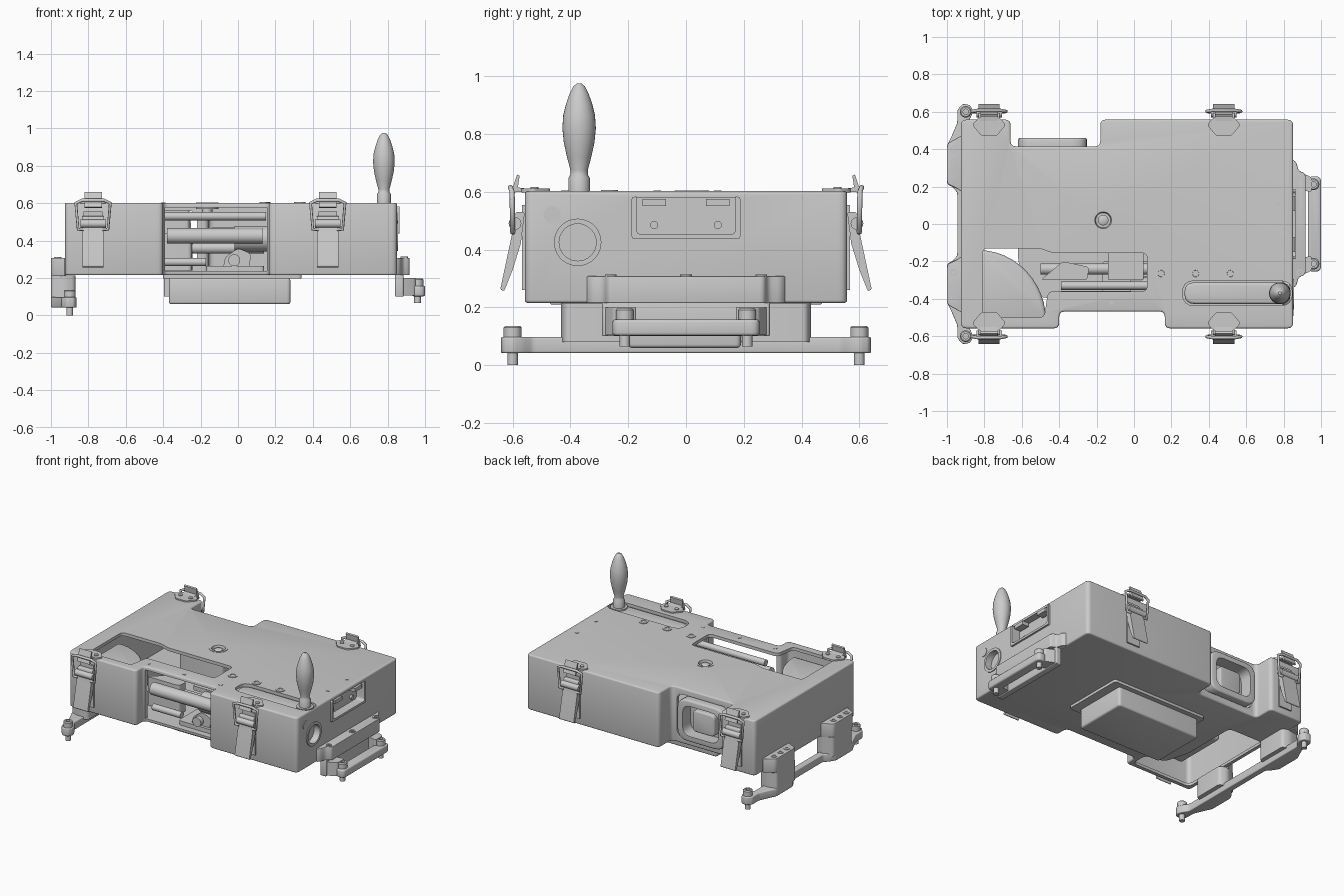
import bpy, bmesh, math
from mathutils import Vector as V

if "Cube" in bpy.data.objects:
    bpy.data.objects.remove(bpy.data.objects["Cube"])


def finish(name, bm, smooth=True):
    bmesh.ops.recalc_face_normals(bm, faces=bm.faces)
    me = bpy.data.meshes.new(name)
    bm.to_mesh(me)
    bm.free()
    ob = bpy.data.objects.new(name, me)
    bpy.context.collection.objects.link(ob)
    if smooth:
        shade(ob)
    return ob


def activate(ob):
    bpy.ops.object.select_all(action='DESELECT')
    ob.select_set(True)
    bpy.context.view_layer.objects.active = ob


def shade(ob):
    activate(ob)
    bpy.ops.object.shade_smooth_by_angle(angle=math.radians(35))


def fillet(pts, r, n=4):
    out = []
    for i, p in enumerate(pts):
        p, a, b = V(p), V(pts[i - 1]), V(pts[(i + 1) % len(pts)])
        s = p + (a - p).normalized() * min(r, (a - p).length * .45)
        e = p + (b - p).normalized() * min(r, (b - p).length * .45)
        out += [s * (1 - t)**2 + p * 2 * t * (1 - t) + e * t * t for t in [k / n for k in range(n + 1)]]
    return out


def prism(name, pts, w0, w1, axis='z', r=0, bevel=0):
    place = {'z': lambda u, v, w: (u, v, w), 'x': lambda u, v, w: (w, u, v), 'y': lambda u, v, w: (u, w, v)}[axis]
    pts = fillet(pts, r) if r else pts
    bm = bmesh.new()
    f = bm.faces.new([bm.verts.new(place(p[0], p[1], w0)) for p in pts])
    g = bmesh.ops.extrude_face_region(bm, geom=[f])['geom']
    bmesh.ops.translate(bm, vec=place(0, 0, w1 - w0), verts=[v for v in g if isinstance(v, bmesh.types.BMVert)])
    bm.faces.new([v for v in f.verts]) if not f.is_valid else None
    ob = finish(name, bm, not bevel)
    if bevel:
        m = ob.modifiers.new('bevel', 'BEVEL')
        m.width, m.segments, m.angle_limit = bevel, 3, math.radians(50)
        activate(ob)
        bpy.ops.object.modifier_apply(modifier='bevel')
        shade(ob)
    return ob


def rect(a, b, c, d):
    return [(a, c), (b, c), (b, d), (a, d)]


def box(name, x0, x1, y0, y1, z0, z1, r=0, bevel=0):
    return prism(name, rect(x0, x1, y0, y1), z0, z1, 'z', r, bevel)


def cyl(name, u, v, rad, w0, w1, axis='z', n=24):
    return prism(name, [(u + rad * math.cos(k * math.tau / n), v + rad * math.sin(k * math.tau / n)) for k in range(n)], w0, w1, axis)


def lathe(name, prof, loc, n=32):
    bm = bmesh.new()
    rows = [[bm.verts.new((loc[0] + r * math.cos(k * math.tau / n), loc[1] + r * math.sin(k * math.tau / n), z))
             for k in range(n)] for r, z in prof]
    for a, b in zip(rows, rows[1:]):
        for k in range(n):
            bm.faces.new((a[k], a[(k + 1) % n], b[(k + 1) % n], b[k]))
    bm.faces.new(rows[0])
    bm.faces.new(rows[-1])
    return finish(name, bm)


def cut(ob, *cutters):
    for c in cutters:
        m = ob.modifiers.new('cut', 'BOOLEAN')
        m.operation, m.solver, m.object = 'DIFFERENCE', 'EXACT', c
        activate(ob)
        bpy.ops.object.modifier_apply(modifier='cut')
        bpy.data.objects.remove(c)
    shade(ob)
    return ob


def wire(name, pts, rad):
    cu = bpy.data.curves.new(name, 'CURVE')
    cu.dimensions, cu.bevel_depth, cu.bevel_resolution, cu.use_fill_caps = '3D', rad, 2, True
    s = cu.splines.new('POLY')
    s.points.add(len(pts) - 1)
    for p, q in zip(s.points, pts):
        p.co = (*q, 1)
    bpy.context.collection.objects.link(bpy.data.objects.new(name, cu))


def inset(pts, t):
    out = []
    for i, p in enumerate(pts):
        p, a, b = V(p), V(pts[i - 1]), V(pts[(i + 1) % len(pts)])
        d1, d2 = (p - a).normalized(), (b - p).normalized()
        out.append(p + t * V((-d1.y - d2.y, d1.x + d2.x)))
    return out


# Housing: hollow notched shell with windows
L = [(-.925, -.558), (-.40, -.558), (-.40, -.468), (.165, -.468), (.165, -.558), (.85, -.558), (.85, .558),
     (-.18, .558), (-.18, .415), (-.66, .415), (-.66, .558), (-.925, .558)]
window = [(-.81, -.13), (-.5, -.13), (-.44, -.155), (.07, -.155), (.07, -.36), (-.46, -.36), (-.48, -.5), (-.81, -.5)]
floor_gap = [(-.895, .2), (-.895, -.525), (-.43, -.525), (-.43, -.40), (-.57, -.38), (-.62, -.2), (-.62, .2)]
housing = prism('housing', L, .215, .602, 'z', .03, .01)
cut(housing,
    prism('c', inset(L, .022), .235, .58, 'z', .03),
    prism('c', window, .5, .7, 'z', .03),
    box('c', -.39, .155, -.6, -.42, .237, .578),
    prism('c', rect(-.62, -.22, .26, .56), .38, .5, 'y', .05),
    prism('c', floor_gap, .1, .25, 'z', .04),
    box('c', .26, .845, -.436, -.304, .55, .7, .064),
    cyl('c', -.375, .425, .066, .8, .9, 'x', 32),
    prism('c', rect(-.185, .185, .44, .58), .8, .9, 'x', .01),
    cyl('c', -.165, .02, .05, .5, .7))

# Top details: centre screw, bolts, rail holes
lathe('centre_ring', [(.04, .57), (.06, .57), (.06, .604), (.045, .604), (.04, .585)], (-.165, .02))
lathe('centre_screw', [(.028, .55), (.028, .595), (.02, .6)], (-.165, .02))
for x in (.145, .33, .515):
    lathe('top_bolt', [(.03, .59), (.03, .606), (.018, .606), (.016, .598)], (x, -.265))
for x, y in ((-.4, -.42), (-.12, -.42), (.16, -.42), (.77, .11), (.77, -.1)):
    cyl('top_rivet', x, y, .013, .59, .604)

# Crank arm lying in its slot, with the turned handle
box('crank_arm', .27, .837, -.428, -.312, .545, .59, .058, .015)
cyl('crank_boss', .78, -.37, .055, .55, .6)
lathe('handle', [(.037, .59), (.037, .648), (.03, .66), (.03, .675), (.042, .72), (.053, .77), (.058, .82), (.055, .865),
                 (.045, .905), (.033, .94), (.02, .965), (.008, .975)], (.78, -.37))

# Right face: round port, small plug, recessed connector pocket
port = cyl('port_ring', -.375, .425, .082, .8, .856, 'x', 36)
cut(port, cyl('c', -.375, .425, .064, .7, .95, 'x', 36))
cyl('port_floor', -.375, .425, .07, .795, .81, 'x')
cyl('small_plug', -.463, .52, .03, .84, .854, 'x')
pocket = prism('pocket_frame', rect(-.188, .188, .437, .583), .79, .863, 'x', .01)
cut(pocket, prism('c', rect(-.172, .172, .452, .6), .80, .9, 'x', .02))
for y in (-.11, .11):
    cyl('pocket_screw', y, .485, .014, .79, .815, 'x')
    box('pocket_tab', .81, .86, y - .04, y + .04, .55, .575)

# Rear window bezel in the back notch, with the box behind it
bezel = prism('rear_bezel', rect(-.62, -.25, .265, .555), .37, .46, 'y', .08, .012)
cut(bezel, prism('c', rect(-.575, -.295, .305, .515), .3, .5, 'y', .06))
prism('rear_frame', rect(-.52, -.35, .33, .48), .36, .43, 'y', .03, .01)
box('rear_box', -.6, -.26, .2, .365, .25, .56, .02)

# Internal mechanism seen through the openings
cyl('main_rail', -.40, .425, .042, -.38, .13, 'x')
cyl('barrel', -.35, .41, .068, -.02, .16, 'x', 32)
cyl('lower_rail', -.38, .285, .022, -.39, -.17, 'x')
cyl('upper_rail', -.33, .53, .022, -.39, .15, 'x')
cyl('rear_rail', -.24, .36, .03, -.5, .14, 'x')
box('mechanism_base', -.17, .14, -.42, -.2, .235, .265, .02)
prism('link_plate', [(-.08, .25), (.06, .25), (.07, .33), (0, .36), (-.07, .31)], -.40, -.37, 'y', .02)
cyl('link_pivot', -.02, .295, .032, -.43, -.36, 'y')
prism('wedge_block', [(-.5, -.3), (-.25, -.3), (-.24, -.23), (-.38, -.2)], .24, .44, 'z', .02)
box('cross_plate', -.14, .05, -.3, -.14, .44, .47, .01)
prism('guide_chute', [(-.83, -.52)] + [(-.83 + .36 * math.cos(a), -.52 + .38 * math.sin(a))
      for a in [k * math.pi / 24 for k in range(13)]], .36, .53, 'z', 0, .02)

# Underside box with its flange and side clip
box('under_flange', -.40, .34, -.23, .22, .196, .217, .02)
box('under_box', -.37, .28, -.2, .19, .06, .2, .02, .012)
box('under_clip', -.395, -.36, -.12, .1, .1, .2, .01)


def bolt(x, y, z0, zh, zt):
    cyl('bolt_shank', x, y, .018, z0, zh + .01)
    lathe('bolt_head', [(.031, zh), (.031, zt - .006), (.025, zt), (.014, zt), (.014, zt - .012)], (x, y), 24)


# Left mounting bracket: long bar, two uprights, end bolts
half = [(-.945, .17), (-.975, .2), (-1, .24), (-1, .42), (-.975, .47), (-.945, .54), (-.945, .61), (-.915, .643), (-.875, .635),
        (-.86, .6), (-.875, .565), (-.9, .53), (-.9, .17)]
prism('left_bar', half + [(x, -y) for x, y in reversed(half)], .042, .097, 'z', .012, .006)
for s in (1, -1):
    prism('left_upright', [(-.87, .2 * s), (-.925, .18 * s), (-1, .21 * s), (-1, .42 * s), (-.925, .435 * s), (-.87, .42 * s)],
          .08, .214, 'z', .02)
    prism('left_ear', [(-.92, .17 * s), (-.945, .19 * s), (-1, .215 * s), (-1, .43 * s), (-.945, .46 * s), (-.92, .475 * s)],
          .21, .308, 'z', .02, .006)
    bolt(-.9, .6 * s, 0, .095, .136)
    for y in (.26, .33, .40):
        lathe('ear_bolt', [(.02, .3), (.02, .312), (.01, .312), (.01, .306)], (-.965, y * s), 16)

# Right mounting bracket: sloped block, web, arms and outer bar
prism('right_block', [(.84, -.35), (.868, -.33), (.88, -.285), (.917, -.27), (.917, .27), (.88, .285), (.868, .33), (.84, .35)],
      .215, .308, 'z', .015, .008)
box('right_web', .84, .885, -.29, .29, .1, .22, .01, .005)
box('right_bar', .93, 1, -.255, .255, .102, .158, .03, .01)
for s in (1, -1):
    prism('right_arm', [(.86, .29 * s), (.95, .25 * s), (.95, .17 * s), (.86, .19 * s)], .105, .2, 'z', .015)
    bolt(.96, .212 * s, .065, .155, .197)
for y in (-.26, 0, .26):
    lathe('block_bolt', [(.02, .29), (.02, .314), (.01, .314), (.01, .306)], (.888, y), 16)

# Four toggle latches
lever = [(.558, .53), (.59, .53), (.603, .45), (.643, .262), (.63, .255), (.6, .33), (.572, .42)]
for x in (-.775, .48):
    for s in (-1, 1):
        def side(pts):
            return [(s * y, z) for y, z in pts]
        prism('latch_lever', side(lever), x - .057, x + .057, 'x', .008)
        cyl('latch_pivot', .592 * s, .49, .022, x - .068, x + .068, 'x', 16)
        prism('latch_base', side(rect(.55, .568, .26, .555)), x - .05, x + .05, 'x')
        prism('latch_plate', [(x + a, s * b) for a, b in ((-.04, .47), (.04, .47), (.09, .53), (.055, .57), (-.055, .57), (-.09, .53))],
              .598, .611, 'z', .015)
        prism('latch_hook', side([(.55, .6), (.59, .6), (.602, .575), (.612, .58), (.6, .615), (.585, .66), (.576, .655), (.582, .615), (.55, .611)]),
              x - .047, x + .047, 'x')
        wire('latch_wire', [(x + a, s * b, c) for a, b, c in ((-.05, .6, .46), (-.08, .6, .46), (-.092, .602, .6), (-.06, .608, .615),
             (.06, .608, .615), (.092, .602, .6), (.08, .6, .46), (.05, .6, .46))], .009)
        for d in (-.04, .04):
            cyl('latch_rivet', x + d, .525 * s, .014, .6, .617, 'z', 16)
